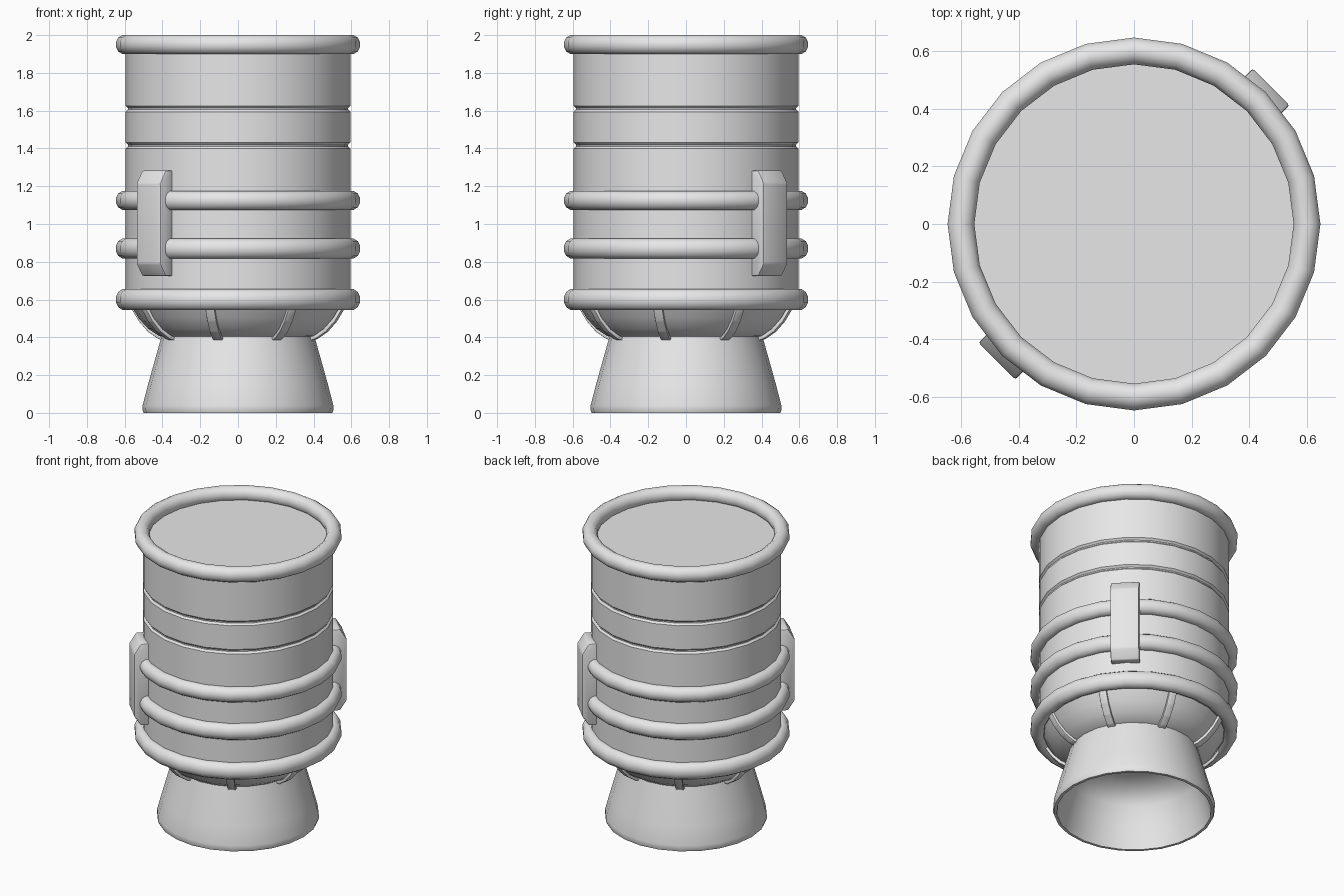
import bpy, bmesh, math
from mathutils import Matrix, Vector

cube = bpy.data.objects.get("Cube")
if cube:
    bpy.data.objects.remove(cube, do_unlink=True)

SIDES = 24
grey = bpy.data.materials.new("plain grey")
grey.use_nodes = True
grey.diffuse_color = (0.8, 0.8, 0.8, 1)
grey.node_tree.nodes["Principled BSDF"].inputs["Base Color"].default_value = (0.8, 0.8, 0.8, 1)


def finish(name, bm, angle=40):
    """Turn a bmesh into a smooth-shaded object with sharp creases kept."""
    bmesh.ops.remove_doubles(bm, verts=bm.verts, dist=1e-5)
    bmesh.ops.recalc_face_normals(bm, faces=bm.faces)
    mesh = bpy.data.meshes.new(name)
    bm.to_mesh(mesh)
    bm.free()
    mesh.materials.append(grey)
    obj = bpy.data.objects.new(name, mesh)
    bpy.context.collection.objects.link(obj)
    bpy.ops.object.select_all(action='DESELECT')
    obj.select_set(True)
    bpy.context.view_layer.objects.active = obj
    bpy.ops.object.shade_smooth_by_angle(angle=math.radians(angle))
    return obj


def lathe(name, profile, closed=False, angle=40):
    """Spin a (radius, height) profile around the z axis."""
    bm = bmesh.new()
    verts = [bm.verts.new((r, 0, z)) for r, z in profile]
    pairs = list(zip(verts, verts[1:]))
    if closed:
        pairs.append((verts[-1], verts[0]))
    edges = [bm.edges.new(p) for p in pairs]
    bmesh.ops.spin(bm, geom=verts + edges, cent=(0, 0, 0), axis=(0, 0, 1),
                   angle=math.tau, steps=SIDES, use_duplicate=False)
    return finish(name, bm, angle)


def hoop(name, z, half_height):
    """Rounded band wrapped around the body."""
    pts = []
    for i in range(12):
        a = math.tau * (i + 0.5) / 12
        pts.append((0.6 + 0.048 * math.cos(a), z + half_height / math.cos(math.pi / 12) * math.sin(a)))
    lathe(name, pts, closed=True, angle=50)


def extruded(name, outline, width, azimuth, bevel):
    """Extrude a (radius, height) outline sideways and turn it to an azimuth."""
    bm = bmesh.new()
    face = bm.faces.new([bm.verts.new((r, -width / 2, z)) for r, z in outline])
    moved = bmesh.ops.extrude_face_region(bm, geom=[face])["geom"]
    bmesh.ops.translate(bm, vec=Vector((0, width, 0)),
                        verts=[g for g in moved if isinstance(g, bmesh.types.BMVert)])
    bmesh.ops.recalc_face_normals(bm, faces=bm.faces)
    if bevel:
        bmesh.ops.bevel(bm, geom=list(bm.edges), offset=bevel, segments=2,
                        profile=0.5, affect='EDGES')
    bmesh.ops.rotate(bm, verts=bm.verts, cent=(0, 0, 0),
                     matrix=Matrix.Rotation(math.radians(azimuth), 3, 'Z'))
    return finish(name, bm, 35)


# Main barrel with two shallow grooves and a recessed lid
R = 0.595
barrel = [(0, 0.56), (R, 0.56)]
for groove in (1.415, 1.61):
    barrel += [(R, groove - 0.016), (R - 0.012, groove - 0.004),
               (R - 0.012, groove + 0.004), (R, groove + 0.016)]
barrel += [(R, 1.92), (0, 1.92)]
lathe("barrel", barrel, angle=30)

# Bands around the barrel
hoop("top_rim", 1.95, 0.05)
hoop("upper_band", 1.125, 0.05)
hoop("lower_band", 0.87, 0.053)
hoop("bottom_rim", 0.60, 0.055)

# Bowl tapering from the barrel to the nozzle
bowl = [(0.565, 0.565), (0.525, 0.50), (0.475, 0.445), (0.42, 0.408), (0.36, 0.39)]
lathe("bowl", bowl + [(0, 0.39)])

# Flared hollow nozzle
lathe("nozzle", [(0, 0.405), (0.405, 0.405), (0.44, 0.28), (0.475, 0.155), (0.505, 0.04),
                 (0.506, 0.018), (0.50, 0.0), (0.482, 0.0), (0.475, 0.03),
                 (0.445, 0.15), (0.41, 0.27), (0.36, 0.35), (0.2, 0.38), (0, 0.385)], angle=50)

# Curved ribs hugging the bowl
outer = [(r + 0.012, z - 0.016) for r, z in bowl]
for i in range(8):
    extruded(f"rib_{i + 1}", bowl + outer[::-1], 0.05, 30 + 45 * i, 0.004)

# Two clasps on opposite sides
clasp = [(0.575, 0.725), (0.63, 0.725), (0.672, 0.79),
         (0.672, 1.215), (0.63, 1.283), (0.575, 1.283)]
for name, azimuth in (("back_left_clasp", 45), ("front_right_clasp", 225)):
    extruded(name, clasp, 0.18, azimuth, 0.008)
